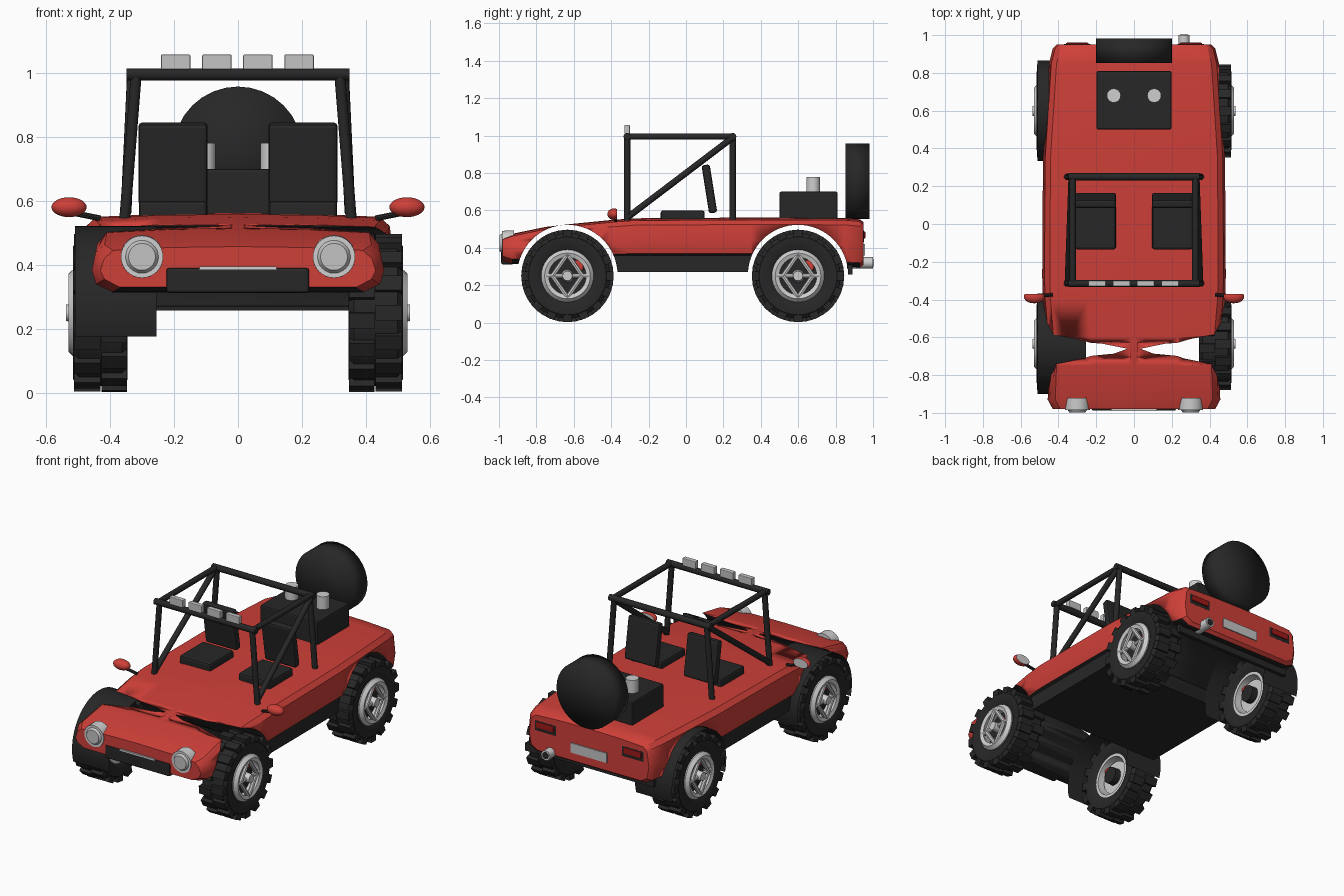
import bpy, bmesh, math
from mathutils import Vector, Matrix

cube = bpy.data.objects.get("Cube")
if cube:
    bpy.data.objects.remove(cube)


def material(name, rgb, rough=0.5):
    m = bpy.data.materials.new(name)
    m.use_nodes = True
    m.diffuse_color = (*rgb, 1)
    node = m.node_tree.nodes["Principled BSDF"]
    node.inputs["Base Color"].default_value = (*rgb, 1)
    node.inputs["Roughness"].default_value = rough
    return m


RED = material("red paint", (0.62, 0.05, 0.04))
BLACK = material("black rubber", (0.02, 0.02, 0.02))
SILVER = material("silver metal", (0.62, 0.62, 0.62))
LAMP = material("lamp grey", (0.55, 0.55, 0.55))
DARK_RED = material("tail light red", (0.35, 0.01, 0.01))


def finish(name, bm, *mats, smooth=35, bevel=0):
    bmesh.ops.recalc_face_normals(bm, faces=bm.faces)
    mesh = bpy.data.meshes.new(name)
    bm.to_mesh(mesh)
    bm.free()
    ob = bpy.data.objects.new(name, mesh)
    bpy.context.collection.objects.link(ob)
    for m in mats:
        mesh.materials.append(m)
    if bevel:
        mod = ob.modifiers.new("soft edges", "BEVEL")
        mod.width, mod.segments = bevel, 2
    bpy.ops.object.select_all(action="DESELECT")
    ob.select_set(True)
    bpy.context.view_layer.objects.active = ob
    if smooth:
        bpy.ops.object.shade_smooth_by_angle(angle=math.radians(smooth))
    return ob


def add_box(bm, lo, hi, matrix=Matrix()):
    lo, hi = Vector(lo), Vector(hi)
    m = matrix @ Matrix.Translation((lo + hi) / 2) @ Matrix.Diagonal((*(hi - lo), 1))
    bmesh.ops.create_cube(bm, size=1, matrix=m)


def box(name, lo, hi, mat, bevel=0, matrix=Matrix()):
    bm = bmesh.new()
    add_box(bm, lo, hi, matrix)
    return finish(name, bm, mat, bevel=bevel, smooth=0)


def add_tube(bm, a, b, r1, r2=None, sides=16):
    a, b = Vector(a), Vector(b)
    turn = (b - a).to_track_quat("Z", "Y").to_matrix().to_4x4()
    bmesh.ops.create_cone(bm, cap_ends=True, segments=sides, radius1=r1,
                          radius2=r1 if r2 is None else r2, depth=(b - a).length,
                          matrix=Matrix.Translation((a + b) / 2) @ turn)


def tube(name, a, b, r1, mat, r2=None, sides=16):
    bm = bmesh.new()
    add_tube(bm, a, b, r1, r2, sides)
    return finish(name, bm, mat)


def add_lathe(bm, profile, sides=40):
    # closed ring profile (x, radius) turned about the x axis
    rings = []
    for i in range(sides):
        a = math.tau * i / sides
        rings.append([bm.verts.new((x, r * math.cos(a), r * math.sin(a))) for x, r in profile])
    n = len(profile)
    for i in range(sides):
        p, q = rings[i], rings[(i + 1) % sides]
        for j in range(n):
            k = (j + 1) % n
            bm.faces.new((p[j], p[k], q[k], q[j]))


AXLES = {"front": -0.634, "rear": 0.599}
ARCH_Z, ARCH_R = 0.255, 0.268

# Body shell lofted along y: (y, half width, bottom, top)
stations = [(-0.98, 0.43, 0.33, 0.445), (-0.93, 0.457, 0.315, 0.463), (-0.75, 0.45, 0.31, 0.50),
            (-0.6, 0.465, 0.32, 0.517), (-0.4, 0.482, 0.34, 0.537), (-0.28, 0.486, 0.345, 0.546),
            (0.35, 0.482, 0.345, 0.55), (0.85, 0.45, 0.30, 0.548), (0.93, 0.43, 0.295, 0.54),
            (0.95, 0.41, 0.31, 0.525)]
bm = bmesh.new()
loops = []
for y, w, zb, zt in stations:
    half = [(w * 0.86, zb), (w * 0.97, zb + 0.025), (w, zb * 0.55 + zt * 0.45),
            (w - 0.012, zt - 0.025), (w - 0.04, zt), (w * 0.5, zt + 0.009)]
    ring = half + [(0, zt + 0.012)] + [(-x, z) for x, z in reversed(half)]
    loops.append([bm.verts.new((x, y, z)) for x, z in ring])
n = len(loops[0])
for p, q in zip(loops, loops[1:]):
    for j in range(n):
        k = (j + 1) % n
        bm.faces.new((p[j], p[k], q[k], q[j]))
bm.faces.new(loops[0])
bm.faces.new(loops[-1])
bmesh.ops.recalc_face_normals(bm, faces=bm.faces)
for f in bm.faces:
    f.material_index = 1 if f.normal.z < -0.8 else 0
body = finish("body_shell", bm, RED, BLACK)

# Dark floor pan with sills and rear underside
bm = bmesh.new()
add_box(bm, (-0.455, -0.5, 0.27), (0.455, 0.48, 0.36))
floor = finish("floor_pan", bm, BLACK, BLACK, smooth=0, bevel=0.01)
bm = bmesh.new()
add_box(bm, (-0.4, 0.72, 0.257), (0.4, 0.89, 0.33))
under = finish("rear_underside", bm, BLACK, BLACK, smooth=0)

# Wheel arches cut right through; the cut surfaces are black
for end, y in AXLES.items():
    bm = bmesh.new()
    add_tube(bm, (-0.7, y, ARCH_Z), (0.7, y, ARCH_Z), ARCH_R, sides=64)
    for f in bm.faces:
        f.material_index = 1
    cutter = finish("arch_cutter", bm, RED, BLACK)
    cutter.hide_render = True
    for ob in (body, floor, under):
        mod = ob.modifiers.new("arch", "BOOLEAN")
        mod.object, mod.operation, mod.solver = cutter, "DIFFERENCE", "EXACT"
        bpy.context.view_layer.objects.active = ob
        bpy.ops.object.modifier_apply(modifier=mod.name)
    bpy.data.objects.remove(cutter)

    # Open arch liner on the right side
    bm = bmesh.new()
    start, steps, prev = math.asin(-0.08 / ARCH_R), 32, None
    for i in range(steps + 1):
        a = start + (math.pi - 2 * start) * i / steps
        pair = [bm.verts.new((x, y + (ARCH_R - 0.002) * math.cos(a),
                              ARCH_Z + (ARCH_R - 0.002) * math.sin(a))) for x in (-0.51, -0.255)]
        if prev:
            bm.faces.new((prev[0], prev[1], pair[1], pair[0]))
        prev = pair
    finish(end + "_arch_liner", bm, BLACK)

# Wheel parts, centred on the origin with the outside facing +x
bm = bmesh.new()
side = [(0.07, 0.135), (0.085, 0.16), (0.085, 0.208), (0.068, 0.228)]
add_lathe(bm, side + [(-x, r) for x, r in reversed(side)])
for i in range(16):
    for lo, hi, shift in ((0.0, 0.083, 0), (-0.083, -0.003, 0.1)):
        turn = Matrix.Rotation(math.tau * i / 16 + shift, 4, "X")
        add_box(bm, (lo, -0.024, 0.205), (hi, 0.024, 0.246), turn)
tire = finish("tire", bm, BLACK)

bm = bmesh.new()
add_lathe(bm, [(-0.07, 0.138), (-0.07, 0.118), (0.06, 0.115), (0.092, 0.1), (0.1, 0.122), (0.08, 0.14)])
add_tube(bm, (0.03, 0, 0), (0.107, 0, 0), 0.034, 0.026)
tips = [(0.115, 0), (0, 0.08), (-0.115, 0), (0, -0.08)]
for i, (z, y) in enumerate(tips):
    z2, y2 = tips[(i + 1) % 4]
    add_tube(bm, (0.085, y, z), (0.085, y2, z2), 0.013, sides=8)
for s in (-1, 1):
    add_tube(bm, (0.08, 0, 0), (0.085, s * 0.115, 0), 0.013, sides=8)
add_tube(bm, (-0.04, 0, 0), (-0.025, 0, 0), 0.1, sides=32)
rim = finish("rim", bm, SILVER)

bm = bmesh.new()
add_tube(bm, (0.02, 0, 0), (0.03, 0, 0), 0.117, sides=32)
add_tube(bm, (-0.08, 0, 0), (0, 0, 0), 0.05, sides=24)
hub = finish("hub_backing", bm, BLACK)
caliper = box("brake_caliper", (-0.05, 0.035, 0.03), (0.05, 0.085, 0.085), RED, 0.008)

for part in (tire, rim, hub, caliper):
    base = part.name
    spots = [(e, y, n, s) for e, y in AXLES.items() for n, s in (("left", 1), ("right", -1))]
    for i, (end, y, label, s) in enumerate(spots):
        ob = part if i == 0 else part.copy()
        if i:
            bpy.context.collection.objects.link(ob)
        ob.name = f"{end}_{label}_{base}"
        ob.location = (s * 0.43, y, 0.25)
        ob.rotation_euler.z = 0 if s > 0 else math.pi

# Roll cage
R = 0.017
bm = bmesh.new()
for y in (-0.315, 0.25):
    add_tube(bm, (-0.348, y, 0.995), (0.348, y, 0.995), R + 0.002)
for s in (-1, 1):
    add_tube(bm, (s * 0.325, -0.315, 0.995), (s * 0.325, 0.25, 0.995), R)
    for y in (-0.315, 0.25):
        add_tube(bm, (s * 0.318, y, 0.995), (s * 0.355, y, 0.53), R)
    add_tube(bm, (s * 0.35, -0.31, 0.565), (s * 0.33, 0.25, 0.99), R)
finish("roll_cage", bm, BLACK)

# Roof lamps
for i, x in enumerate((-0.195, -0.066, 0.062, 0.191)):
    box(f"roof_lamp_{i + 1}", (x - 0.046, -0.33, 1.01), (x + 0.046, -0.3, 1.057), LAMP, 0.004)

# Parts that repeat on each side
for label, s in (("left", 1), ("right", -1)):
    x = s * 0.203
    box(label + "_seat_cushion", (x - 0.107, -0.135, 0.54), (x + 0.107, 0.1, 0.6), BLACK, 0.012)
    tilt = Matrix.Translation((x, 0.125, 0.715)) @ Matrix.Rotation(math.radians(9), 4, "X")
    box(label + "_seat_back", (-0.108, -0.022, -0.13), (0.108, 0.022, 0.13), BLACK, 0.012, tilt)

    x = s * 0.3
    tube(label + "_headlight_shell", (x, -0.92, 0.425), (x, -0.985, 0.425), 0.068, SILVER, 0.066, 32)
    tube(label + "_headlight_lens", (x, -0.98, 0.425), (x, -0.998, 0.425), 0.055, LAMP, 0.042, 32)

    bm = bmesh.new()
    m = Matrix.Translation((s * 0.528, -0.385, 0.58)) @ Matrix.Diagonal((0.055, 0.035, 0.031, 1))
    bmesh.ops.create_uvsphere(bm, u_segments=24, v_segments=14, radius=1, matrix=m)
    bmesh.ops.bisect_plane(bm, geom=bm.verts[:] + bm.edges[:] + bm.faces[:],
                           plane_co=(0, -0.37, 0), plane_no=(0, 1, 0), clear_outer=True)
    bmesh.ops.holes_fill(bm, edges=[e for e in bm.edges if e.is_boundary])
    bmesh.ops.recalc_face_normals(bm, faces=bm.faces)
    for f in bm.faces:
        f.material_index = 1 if f.normal.y > 0.99 else 0
    finish(label + "_mirror", bm, RED, SILVER)
    tube(label + "_mirror_arm", (s * 0.43, -0.375, 0.545), (s * 0.515, -0.38, 0.562), 0.009, BLACK, sides=8)

    box(label + "_tail_light_surround", (x - 0.075, 0.91, 0.43), (x + 0.075, 0.952, 0.495), BLACK, 0.006)
    box(label + "_tail_light", (x - 0.06, 0.91, 0.45), (x + 0.06, 0.96, 0.488), DARK_RED, 0.006)
    tube(label + "_intake_stack", (s * 0.107, 0.68, 0.69), (s * 0.107, 0.68, 0.78), 0.037, SILVER, sides=24)

# Engine cover, spare wheel, exhaust
box("engine_cover", (-0.198, 0.5, 0.53), (0.198, 0.81, 0.7), BLACK, 0.008)
bm = bmesh.new()
bmesh.ops.create_cone(bm, cap_ends=True, cap_tris=True, segments=32, radius1=0.202, radius2=0.202, depth=0.13,
                      matrix=Matrix.Translation((0, 0.917, 0.755)) @ Matrix.Rotation(math.pi / 2, 4, "X"))
finish("spare_wheel", bm, BLACK, smooth=180)
tube("exhaust_tip", (0.265, 0.86, 0.32), (0.265, 1.0, 0.32), 0.03, SILVER, sides=24)
tube("exhaust_bore", (0.265, 0.99, 0.32), (0.265, 1.002, 0.32), 0.021, BLACK, sides=24)

# Bumper and plates
box("front_bumper", (-0.224, -0.988, 0.312), (0.222, -0.92, 0.39), BLACK, 0.008)
box("front_plate", (-0.12, -0.99, 0.386), (0.12, -0.97, 0.395), SILVER)
box("rear_plate", (-0.125, 0.947, 0.36), (0.125, 0.956, 0.42), LAMP)
